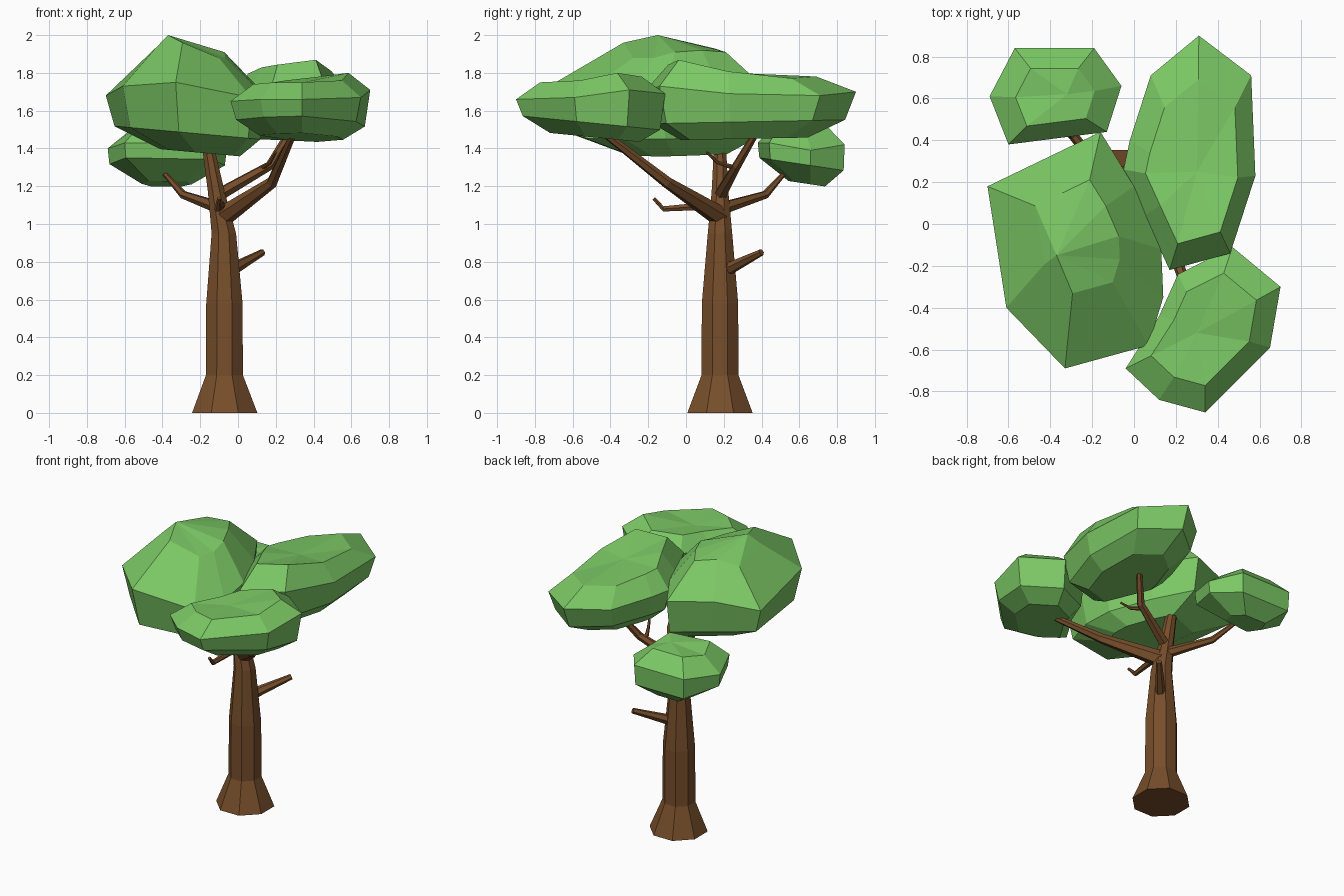
import bpy, bmesh
from math import cos, sin, pi
from mathutils import Vector

if "Cube" in bpy.data.objects:
    bpy.data.objects.remove(bpy.data.objects["Cube"])


def material(name, rgb):
    mat = bpy.data.materials.new(name)
    mat.diffuse_color = (*rgb, 1)
    mat.use_nodes = True
    mat.node_tree.nodes["Principled BSDF"].inputs["Base Color"].default_value = mat.diffuse_color
    return mat


BARK = material("bark", (0.185, 0.077, 0.024))
LEAF = material("leaves", (0.2, 0.58, 0.13))


def loft(name, rings, mat, top=None):
    """Skin equal-length rings from bottom to top; close with a flat cap or an apex."""
    bm = bmesh.new()
    loops = [[bm.verts.new(p) for p in ring] for ring in rings]
    n = len(loops[0])
    for a, b in zip(loops, loops[1:]):
        for i in range(n):
            j = (i + 1) % n
            bm.faces.new((a[i], a[j], b[j], b[i]))
    bm.faces.new(loops[0][::-1])
    if top:
        apex = bm.verts.new(top)
        for i in range(n):
            bm.faces.new((loops[-1][i], loops[-1][(i + 1) % n], apex))
    else:
        bm.faces.new(loops[-1])
    bmesh.ops.recalc_face_normals(bm, faces=bm.faces)
    mesh = bpy.data.meshes.new(name)
    bm.to_mesh(mesh)
    bm.free()
    mesh.materials.append(mat)
    obj = bpy.data.objects.new(name, mesh)
    bpy.context.collection.objects.link(obj)


def limb(name, path, radii, sides=6):
    """Tapered tube whose rings stand square to the path."""
    pts = [Vector(p) for p in path]
    rings = []
    for k, (p, r) in enumerate(zip(pts, radii)):
        d = (pts[min(k + 1, len(pts) - 1)] - pts[max(k - 1, 0)]).normalized()
        u = d.cross(Vector((0, 0, 1))).normalized()
        v = u.cross(d)
        rings.append([p + r * (cos(a) * u + sin(a) * v)
                      for a in (2 * pi * i / sides for i in range(sides))])
    loft(name, rings, BARK)


def clump(name, outline, base, low, tilt, crown, rise, peak):
    """Leaf clump from its widest outline.
    base = (x, y, z, scale) of the underside, low = (z, scale) of the lower rim,
    tilt = x and y slope of both, crown = (x, y, scale) of the upper ring,
    rise = its height over the outline and the y slope of that height."""
    def ring(c, s, height):
        pts = []
        for x, y, z in outline:
            px, py = c[0] + (x - c[0]) * s, c[1] + (y - c[1]) * s
            pts.append((px, py, height(px, py, z)))
        return pts

    def sloped(z0):
        return lambda x, y, z: z0 + tilt[0] * (x - base[0]) + tilt[1] * (y - base[1])
    rings = [
        ring(base, base[3], sloped(base[2])),
        ring(base, low[1], sloped(low[0])),
        outline,
        ring(crown, crown[2], lambda x, y, z: z + rise[0] + rise[1] * (y - crown[1])),
    ]
    loft(name, rings, LEAF, peak)


# Trunk: flared foot, level eight-sided rings (x, z, radius)
trunk = [(-0.07, 0, 0.187), (-0.072, 0.2, 0.106), (-0.072, 0.58, 0.104),
         (-0.075, 0.95, 0.07), (-0.115, 1.17, 0.048), (-0.16, 1.42, 0.034)]
loft("trunk", [[(x + r * cos((i + 0.5) * pi / 4), 0.18 + r * sin((i + 0.5) * pi / 4), z)
                for i in range(8)] for x, z, r in trunk], BARK)

# Branches
limb("front_right_branch", [(-0.08, 0.18, 1.04), (0.18, -0.1, 1.22), (0.29, -0.42, 1.47)],
     [0.055, 0.031, 0.02])
limb("back_right_branch", [(-0.11, 0.18, 1.15), (0.17, 0.27, 1.31), (0.28, 0.38, 1.5)],
     [0.036, 0.025, 0.018])
limb("back_left_branch", [(-0.08, 0.18, 1.08), (-0.29, 0.42, 1.155), (-0.4, 0.53, 1.28)],
     [0.036, 0.022, 0.012])
limb("front_twig", [(-0.09, 0.17, 1.1), (-0.11, -0.12, 1.08), (-0.1, -0.17, 1.135)],
     [0.026, 0.016, 0.01])
limb("inner_twig", [(0.13, 0.25, 1.3), (0.17, 0.17, 1.325), (0.2, 0.11, 1.38)],
     [0.014, 0.01, 0.007])
limb("side_stub", [(-0.05, 0.2, 0.75), (0.13, 0.4, 0.85)], [0.036, 0.018])

# Leaf clumps
clump("left_leaves",
      [(-0.70, 0.18, 1.68), (-0.61, -0.40, 1.73), (-0.33, -0.69, 1.75),
       (0.07, -0.58, 1.67), (0.14, -0.35, 1.67), (0.13, -0.12, 1.70),
       (0.0, 0.18, 1.71), (-0.16, 0.44, 1.70), (-0.43, 0.31, 1.72)],
      (-0.12, 0, 1.37, 0.5), (1.47, 0.92), (-0.09, 0), (-0.26, 0.0, 0.48), (0.21, 0),
      (-0.37, -0.15, 2.0))
clump("back_right_leaves",
      [(0.31, 0.90, 1.70), (0.08, 0.71, 1.68), (-0.02, 0.40, 1.68),
       (-0.05, 0.26, 1.68), (0.05, 0.04, 1.70), (0.17, -0.22, 1.70),
       (0.46, -0.14, 1.73), (0.58, 0.23, 1.69), (0.56, 0.71, 1.68)],
      (0.28, 0.26, 1.45, 0.6), (1.54, 0.91), (0, 0.02), (0.3, 0.2, 0.7), (0.12, -0.08),
      (0.30, 0.25, 1.80))
clump("back_left_leaves",
      [(-0.57, 0.84, 1.42), (-0.69, 0.61, 1.40), (-0.60, 0.38, 1.43),
       (-0.13, 0.44, 1.43), (-0.06, 0.66, 1.39), (-0.19, 0.84, 1.42)],
      (-0.38, 0.66, 1.21, 0.42), (1.31, 0.97), (0, -0.15), (-0.38, 0.6, 0.6), (0.1, 0),
      (-0.32, 0.62, 1.53))
clump("front_right_leaves",
      [(0.70, -0.30, 1.71), (0.47, -0.11, 1.69), (0.21, -0.24, 1.67),
       (0.12, -0.44, 1.66), (-0.04, -0.69, 1.65), (0.12, -0.84, 1.66),
       (0.34, -0.90, 1.66), (0.65, -0.59, 1.67)],
      (0.34, -0.45, 1.455, 0.6), (1.53, 0.92), (0, -0.1), (0.34, -0.5, 0.68), (0.09, 0),
      (0.30, -0.52, 1.74))
